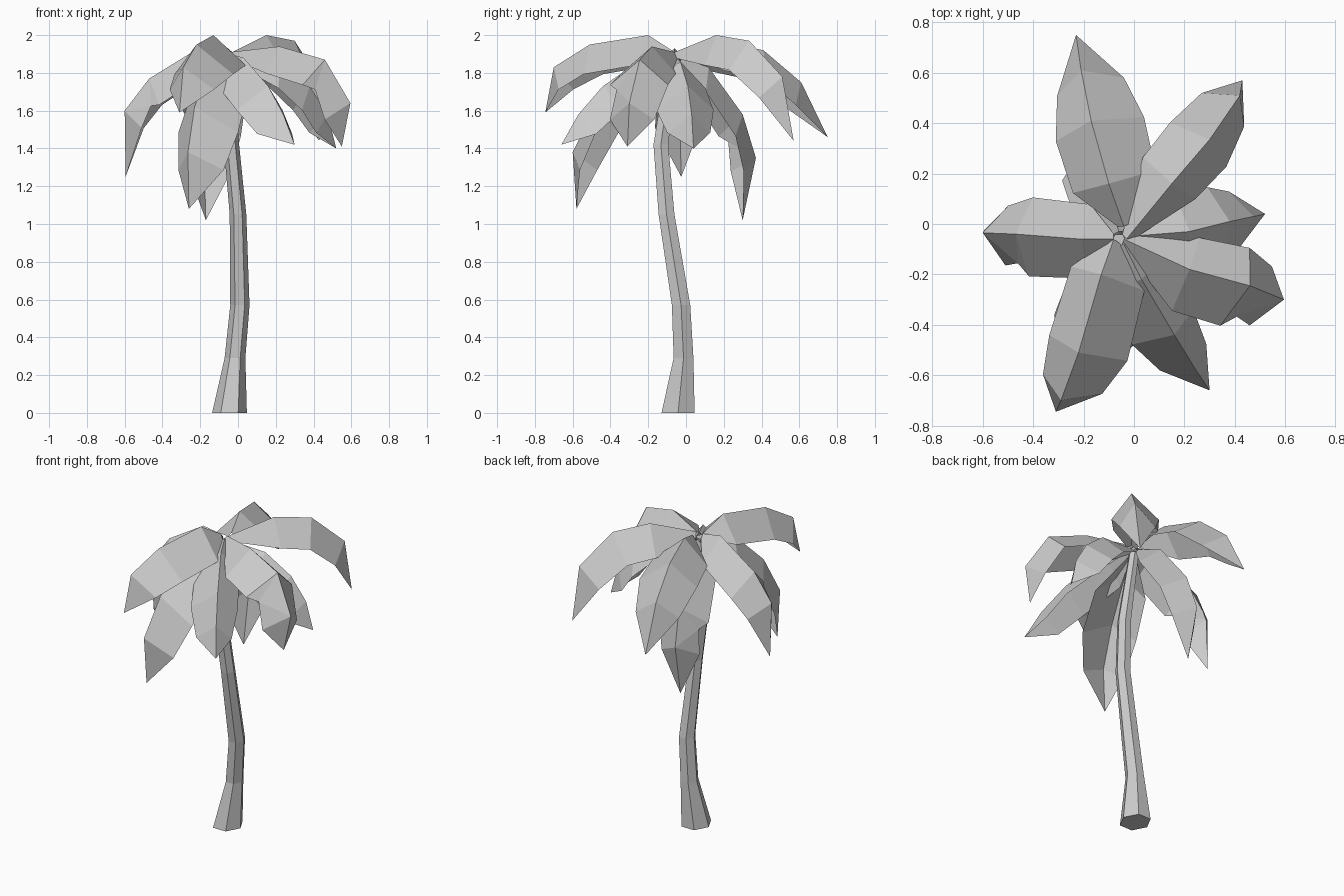
import bpy, math
from mathutils import Vector as V

if "Cube" in bpy.data.objects:
    bpy.data.objects.remove(bpy.data.objects["Cube"])


def make(name, verts, faces):
    me = bpy.data.meshes.new(name)
    me.from_pydata([tuple(v) for v in verts], [], faces)
    me.update()
    ob = bpy.data.objects.new(name, me)
    bpy.context.collection.objects.link(ob)


# Trunk: hexagonal rings (x, y, z, radius) along a bent path
rings = [(-.045, -.042, 0, .092), (-.016, -.013, .29, .055), (.01, -.026, .57, .051),
         (0, -.103, 1.05, .044), (-.035, -.133, 1.42, .041), (-.06, -.07, 1.88, .03)]
N = 6
tv, tf = [], []
for x, y, z, r in rings:
    for k in range(N):
        a = k * math.tau / N
        tv.append((x + r * math.cos(a), y + r * 1.1 * math.sin(a), z))
for i in range(len(rings) - 1):
    for k in range(N):
        a, b = i * N + k, i * N + (k + 1) % N
        tf.append((a, b, b + N, a + N))
tf.append(tuple(reversed(range(N))))
tf.append(tuple(range(len(tv) - N, len(tv))))
make("trunk", tv, tf)

WIDTH = [.025, .155, .165, .125]
DROP = [.03, .16, .16, .14]


def frond(name, ridge, notch="", wl=1.0, wr=1.0, drop=1.0):
    """Folded leaf: a ridge of 4 points plus tip, with two lowered side edges."""
    p = [V(q) for q in ridge]
    head = p[3] - p[0]
    head.z = 0
    head.normalize()
    left = V((-head.y, head.x, 0))
    verts = list(p)
    edges = {"L": [], "R": []}
    for i in range(4):
        t = (p[i + 1] - p[max(i - 1, 0)]).normalized()
        n = t.cross(left)
        down = (-n + V((0, 0, -.7))).normalized()
        for s, w in (("L", wl), ("R", -wr)):
            edges[s].append(len(verts))
            verts.append(p[i] + left * w * WIDTH[i] + down * DROP[i] * drop)
    faces = []
    for s in "LR":
        e = edges[s]
        new = []
        for i in range(3):
            if i == 2 and s in notch:
                # torn tooth in the leaf edge
                m = len(verts)
                verts.append(verts[e[2]].lerp(verts[e[3]], .3).lerp(p[2].lerp(p[3], .3), .25))
                new += [(2, m, e[2]), (2, 3, m), (3, e[3], m)]
            else:
                new.append((i, i + 1, e[i + 1], e[i]))
        new.append((3, 4, e[3]))
        faces += [f[::-1] for f in new] if s == "R" else new
    make(name, verts, faces)


# Fronds: ridge points from crown to tip
frond("frond_back", [(-.04, -.01, 1.91), (-.10, .16, 1.97), (-.17, .41, 1.92),
                     (-.21, .61, 1.75), (-.23, .75, 1.46)], "", .95, 1.25)
frond("frond_back_right", [(-.03, -.06, 1.91), (.15, .16, 2.0), (.30, .335, 1.97),
                           (.42, .51, 1.78), (.43, .57, 1.44)], "", 1.0, .72)
frond("frond_right_low", [(-.03, -.05, 1.88), (.22, -.03, 1.86), (.38, .01, 1.73),
                          (.475, .03, 1.58), (.52, .04, 1.4)], "", .9, .95, .9)
frond("frond_right", [(-.04, -.06, 1.91), (.22, -.18, 1.94), (.46, -.245, 1.87),
                      (.595, -.30, 1.64), (.55, -.31, 1.41)], "R", .85, 1.15, .9)
frond("frond_front_right", [(-.04, -.08, 1.9), (.03, -.22, 1.88), (.16, -.44, 1.73),
                            (.24, -.57, 1.58), (.30, -.66, 1.42)], "", .7, 1.0, .85)
frond("frond_front_left", [(-.08, -.06, 1.91), (-.13, -.20, 2.0), (-.22, -.51, 1.95),
                           (-.29, -.70, 1.83), (-.31, -.745, 1.59)], "", 1.18, .8)
frond("frond_left", [(-.08, -.06, 1.91), (-.21, -.06, 1.93), (-.47, -.04, 1.77),
                     (-.60, -.035, 1.6), (-.595, -.025, 1.25)], "L", 1.0, .9, .95)
frond("frond_front_left_low", [(-.07, -.09, 1.88), (-.16, -.28, 1.83), (-.23, -.48, 1.62),
                               (-.265, -.60, 1.38), (-.26, -.58, 1.08)], "", 1.3, .75)
frond("frond_back_left_low", [(-.06, -.03, 1.88), (-.11, .12, 1.83), (-.16, .30, 1.58),
                              (-.18, .37, 1.35), (-.17, .30, 1.02)], "L", .95, .95, .9)
